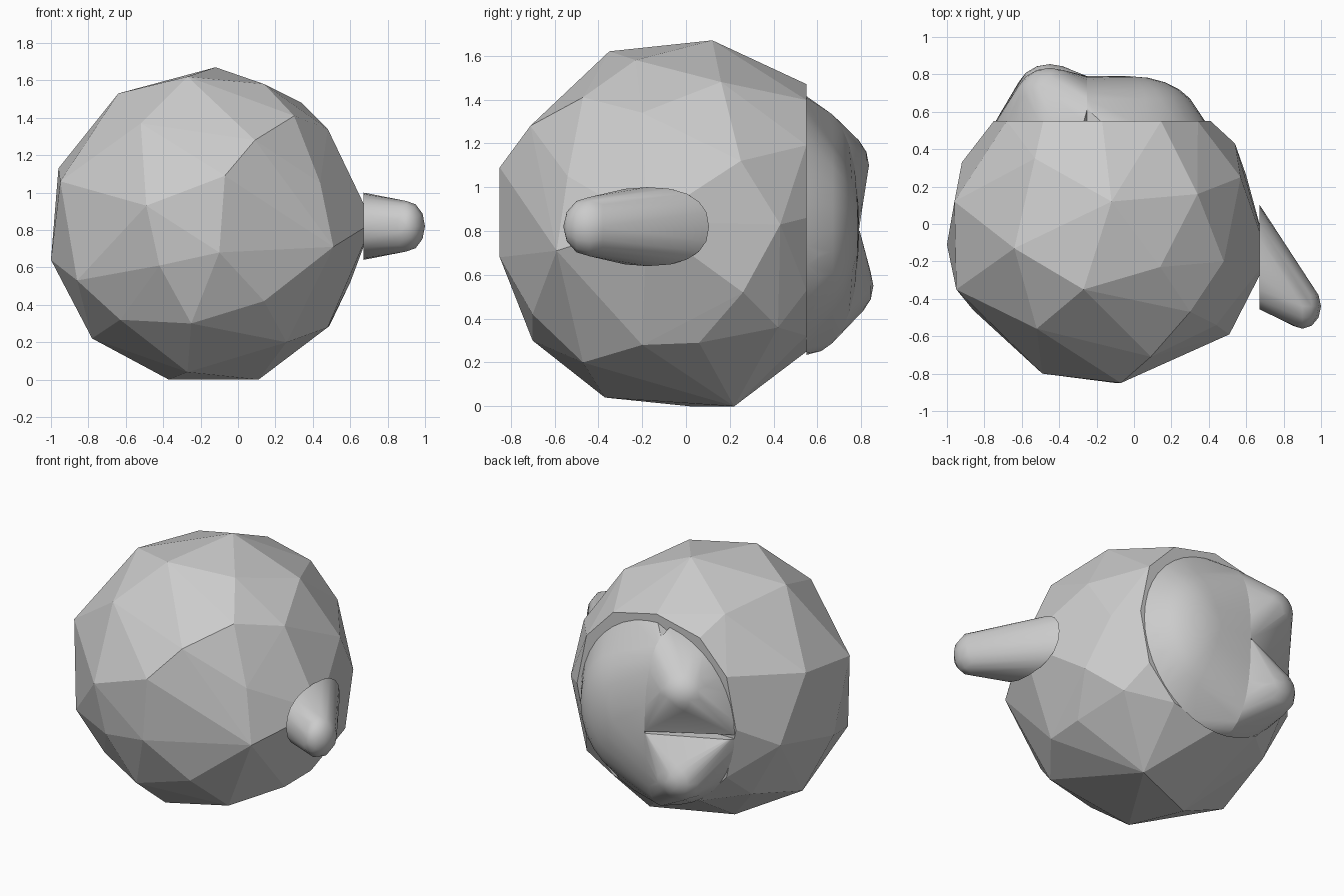
import bpy, bmesh, math
from mathutils import Vector

if "Cube" in bpy.data.objects:
    bpy.data.objects.remove(bpy.data.objects["Cube"])


def hull_object(name, points, smooth=0, clips=()):
    """Convex solid around the points, optionally trimmed by planes."""
    bm = bmesh.new()
    for p in points:
        bm.verts.new(p)
    res = bmesh.ops.convex_hull(bm, input=bm.verts[:])
    junk = [g for g in res["geom_interior"] + res["geom_unused"]
            if isinstance(g, bmesh.types.BMVert)]
    bmesh.ops.delete(bm, geom=list(set(junk)), context='VERTS')
    for co, no in clips:
        cut = bmesh.ops.bisect_plane(bm, geom=bm.verts[:] + bm.edges[:] + bm.faces[:],
                                     plane_co=co, plane_no=no, clear_outer=True)
        edges = [e for e in cut["geom_cut"] if isinstance(e, bmesh.types.BMEdge)]
        if edges:
            bmesh.ops.holes_fill(bm, edges=edges)
    bmesh.ops.recalc_face_normals(bm, faces=bm.faces[:])
    me = bpy.data.meshes.new(name)
    bm.to_mesh(me)
    bm.free()
    ob = bpy.data.objects.new(name, me)
    bpy.context.collection.objects.link(ob)
    if smooth:
        bpy.ops.object.select_all(action='DESELECT')
        ob.select_set(True)
        bpy.context.view_layer.objects.active = ob
        bpy.ops.object.shade_smooth_by_angle(angle=math.radians(smooth))
    return ob


def ellipse(c, u, v, n, power=1.0):
    """Ring of points; a power below 1 makes it squarer."""
    c, u, v = Vector(c), Vector(u), Vector(v)
    pts = []
    for i in range(n):
        a = 2 * math.pi * i / n
        ca, sa = math.cos(a), math.sin(a)
        pts.append(c + u * math.copysign(abs(ca) ** power, ca)
                   + v * math.copysign(abs(sa) ** power, sa))
    return pts


def ellipsoid(c, r, n=16, rings=8):
    pts = []
    for j in range(rings + 1):
        a = math.pi * j / rings
        for i in range(n if 0 < j < rings else 1):
            b = 2 * math.pi * i / n
            pts.append(Vector((c[0] + r[0] * math.sin(a) * math.cos(b),
                               c[1] + r[1] * math.cos(a),
                               c[2] + r[2] * math.sin(a) * math.sin(b))))
    return pts


# Faceted ball body, flattened at the back and on the right
corners = [
    (-.07, -.85, 1.09), (-.10, -.85, .68), (-.49, -.80, .93), (-.42, -.78, .61),
    (-.52, -.56, 1.37), (.09, -.71, 1.28), (.30, -.47, 1.41), (-.27, -.35, 1.62),
    (.14, -.23, 1.58), (-.64, -.13, 1.53), (-.12, .12, 1.67), (.34, .16, 1.48),
    (.48, -.20, 1.34), (-.53, .35, 1.49), (.57, .25, 1.12), (.54, .43, .83),
    (.51, -.59, .71), (.14, -.70, .42), (.26, -.47, .20), (.48, -.20, .28),
    (.49, .06, .29), (-.25, -.70, .30), (-.63, -.49, .32), (-.27, -.37, .04),
    (.11, .22, 0), (-.37, .02, 0), (-.86, -.46, .53), (-.95, -.35, 1.06),
    (-1, -.11, .64), (-.96, .12, 1.13), (-.78, -.1, .22), (-.92, .33, .72),
    (.60, .26, .52), (.43, .42, .36), (.72, -.18, .84), (-.72, .34, .35),
    (.44, -.54, 1.05)]
back_rim = ellipse((-.17, .55, .86), (.58, 0, 0), (0, 0, .61), 12, .88)
hull_object("body", [Vector(p) for p in corners] + back_rim,
            clips=[((.68, 0, 0), (1, 0, 0)), ((0, .55, 0), (0, 1, 0))])

# Oval base of the back mound, and the section shared by its three lobes
SEAM, MID = -.25, .80
back = ((0, .55, 0), (0, -1, 0))
rim = ellipse((-.18, .55, .825), (.56, 0, 0), (0, 0, .59), 40)
section = ellipse((SEAM, .55, .81), (0, .24, 0), (0, 0, .57), 28, .85)

# Broad dome on the right half of the mound
hull_object("back_dome",
            [p for p in rim if p.x > SEAM] + section
            + ellipsoid((-.02, .55, .81), (.37, .24, .46), 24, 12),
            35, [back, ((SEAM, 0, 0), (-1, 0, 0))])

# Upper and lower knobs, meeting in a valley
for name, side, tip in (("upper_knob", 1, (-.45, .68, 1.10)),
                        ("lower_knob", -1, (-.45, .70, .55))):
    shell = [p for p in rim + section if (p.z - MID) * side > -.04 and p.x < SEAM + .02]
    hull_object(name, shell + ellipsoid(tip, (.18, .155, .16)), 35,
                [back, ((0, 0, MID), (0, 0, -side)), ((SEAM, 0, 0), (1, 0, 0))])

# Flattened tapering stub on the right, pointing forward
hull_object("side_stub",
            ellipse((.67, -.175, .82), (0, .28, 0), (0, 0, .18), 20, .85)
            + ellipsoid((.90, -.44, .82), (.1, .12, .135), 12, 6), 35)
